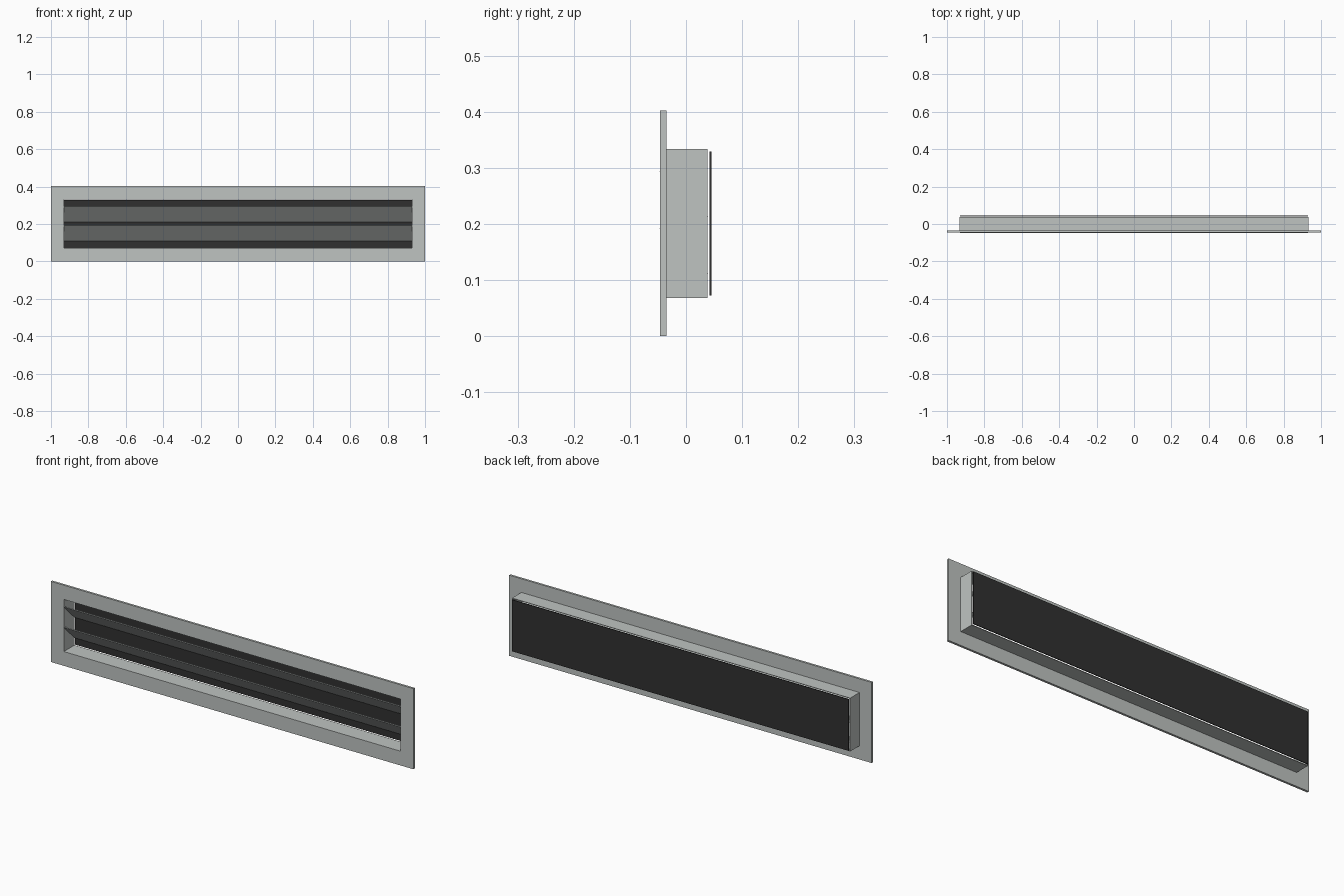
import bpy
import bmesh
from math import radians
from mathutils import Matrix

default = bpy.data.objects.get("Cube")
if default:
    bpy.data.objects.remove(default, do_unlink=True)


def make_material(name, color):
    mat = bpy.data.materials.new(name)
    mat.use_nodes = True
    mat.diffuse_color = color
    mat.node_tree.nodes["Principled BSDF"].inputs["Base Color"].default_value = color
    return mat


metal = make_material("pale grey metal", (0.52, 0.55, 0.535, 1))
black = make_material("black backing", (0.03, 0.03, 0.03, 1))


def finish(name, bm, mat):
    bmesh.ops.recalc_face_normals(bm, faces=bm.faces)
    mesh = bpy.data.meshes.new(name)
    bm.to_mesh(mesh)
    bm.free()
    mesh.materials.append(mat)
    obj = bpy.data.objects.new(name, mesh)
    bpy.context.collection.objects.link(obj)
    return obj


def box(name, size, center, mat, tilt=0):
    bm = bmesh.new()
    bmesh.ops.create_cube(bm, size=1, matrix=Matrix.Translation(center)
                          @ Matrix.Rotation(radians(tilt), 4, "X")
                          @ Matrix.Diagonal((*size, 1)))
    return finish(name, bm, mat)


def ring(name, outer, inner, y0, y1, mat):
    """Rectangular tube along y, given outer and inner half sizes (x, z)."""
    bm = bmesh.new()
    loops = []
    for (hx, hz), y in ((outer, y0), (outer, y1), (inner, y1), (inner, y0)):
        loops.append([bm.verts.new((sx * hx, y, MID + sz * hz))
                      for sx, sz in ((-1, -1), (1, -1), (1, 1), (-1, 1))])
    for a, b in zip(loops, loops[1:] + loops[:1]):
        for i in range(4):
            j = (i + 1) % 4
            bm.faces.new((a[i], a[j], b[j], b[i]))
    return finish(name, bm, mat)


MID = 0.201
FRONT, FLANGE_BACK, DUCT_BACK = -0.046, -0.035, 0.038
OPENING = (0.929, 0.130)

# Front flange and the thin-walled duct behind it
ring("front_flange", (1.0, 0.201), OPENING, FRONT, FLANGE_BACK, metal)
ring("duct_wall", (0.933, 0.133), OPENING, FLANGE_BACK, DUCT_BACK, metal)

# Louvre slats, falling from the front edge towards the back
for name, z in (("upper_slat", 0.254), ("lower_slat", 0.152)):
    box(name, (1.858, 0.118, 0.004), (0, -0.004, z), metal, tilt=-45)

# Backing plate with a small gap behind the duct
box("backing_plate", (1.858, 0.004, 0.257), (0, 0.0435, MID), black)
